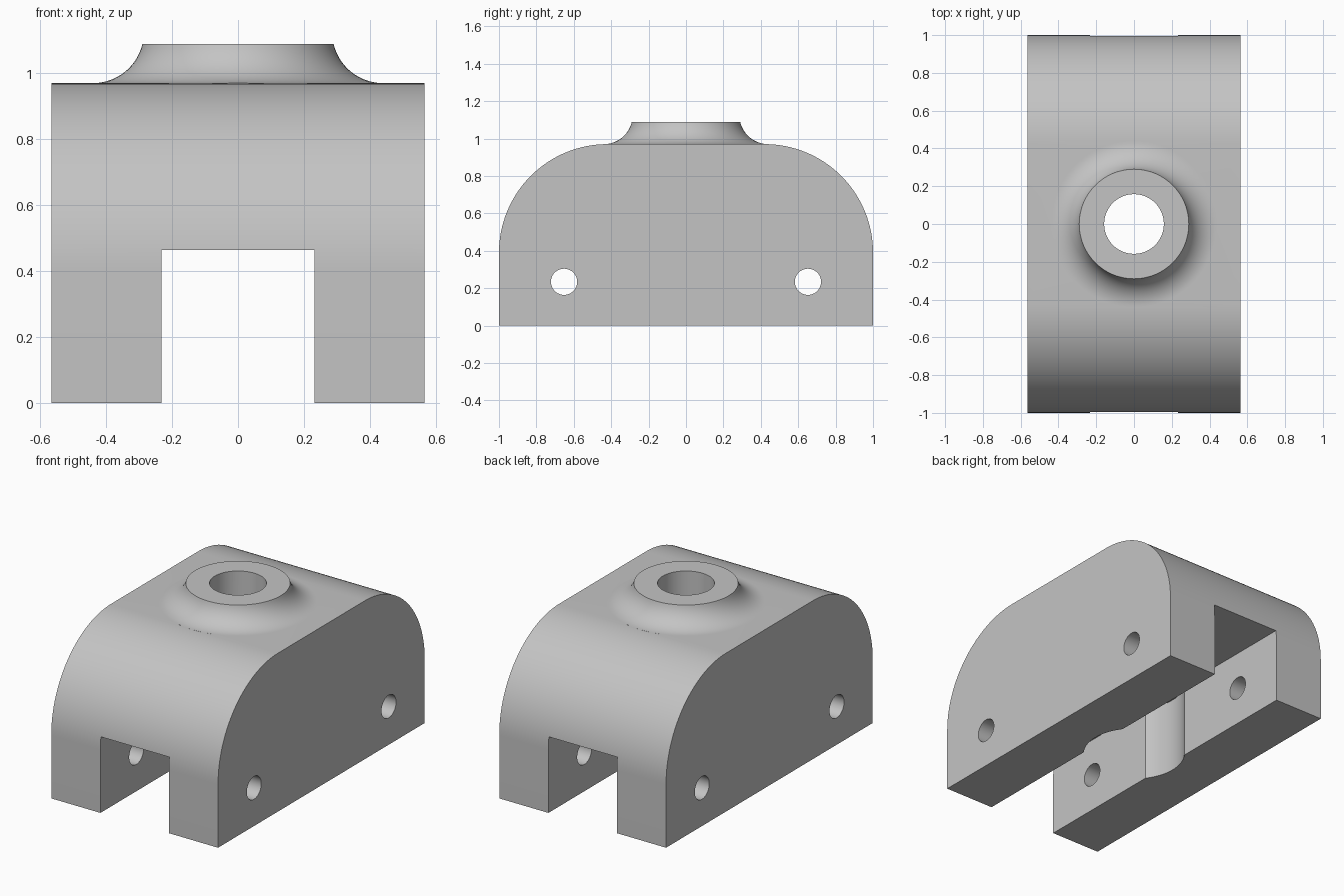
import bpy, bmesh
from math import sin, cos, pi, sqrt, asin, radians
from mathutils import Matrix

cube = bpy.data.objects.get("Cube")
if cube:
    bpy.data.objects.remove(cube, do_unlink=True)

HALF_W, TOP, ARC = 0.565, 0.97, 0.58
CHANNEL_W, CHANNEL_H = 0.232, 0.464
BOSS_R, BOSS_TOP, FLARE_R = 0.29, 1.088, 0.44
BORE_R, PIN_R, PIN_Y, PIN_Z = 0.158, 0.07, 0.652, 0.234

grey = bpy.data.materials.new("plain grey")
grey.use_nodes = True
colour = (0.55, 0.55, 0.55, 1)
grey.diffuse_color = colour
grey.node_tree.nodes["Principled BSDF"].inputs["Base Color"].default_value = colour


def finish(name, bm):
    bmesh.ops.recalc_face_normals(bm, faces=bm.faces)
    mesh = bpy.data.meshes.new(name)
    bm.to_mesh(mesh)
    bm.free()
    mesh.materials.append(grey)
    obj = bpy.data.objects.new(name, mesh)
    bpy.context.collection.objects.link(obj)
    return obj


def cylinder(name, radius, low, high, segments=64):
    bm = bmesh.new()
    bmesh.ops.create_cone(bm, cap_ends=True, segments=segments, radius1=radius, radius2=radius,
                          depth=high - low, matrix=Matrix.Translation((0, 0, (low + high) / 2)))
    return finish(name, bm)


def combine(target, tool, operation):
    mod = target.modifiers.new(tool.name, "BOOLEAN")
    mod.operation, mod.solver, mod.object = operation, "EXACT", tool
    bpy.context.view_layer.objects.active = target
    bpy.ops.object.modifier_apply(modifier=mod.name)
    bpy.data.objects.remove(tool, do_unlink=True)


# Body: side profile with rounded shoulders, extruded across the width
steps = 32
shoulder = [(1 - ARC + ARC * cos(a), TOP - ARC + ARC * sin(a))
            for a in (pi / 2 * i / steps for i in range(steps + 1))]
profile = [(1, 0)] + shoulder + [(-y, z) for y, z in reversed(shoulder)] + [(-1, 0)]
bm = bmesh.new()
face = bm.faces.new([bm.verts.new((-HALF_W, y, z)) for y, z in profile])
side = bmesh.ops.extrude_face_region(bm, geom=[face])["geom"]
bmesh.ops.translate(bm, vec=(2 * HALF_W, 0, 0),
                    verts=[v for v in side if isinstance(v, bmesh.types.BMVert)])
body = finish("bracket_body", bm)

# Boss: flared collar turned around the vertical axis
rise, run = BOSS_TOP - TOP, FLARE_R - BOSS_R
fillet = (rise ** 2 + run ** 2) / (2 * rise)
sweep = asin(run / fillet)
flare = [(FLARE_R - fillet * sin(sweep * i / 16), TOP + fillet * (1 - cos(sweep * i / 16)))
         for i in range(17)]
outline = [(0, TOP - 0.1), (FLARE_R, TOP - 0.1)] + flare + [(0, BOSS_TOP)]
bm = bmesh.new()
verts = [bm.verts.new((r, 0, z)) for r, z in outline]
edges = [bm.edges.new(pair) for pair in zip(verts, verts[1:])]
bmesh.ops.spin(bm, geom=verts + edges, cent=(0, 0, 0), axis=(0, 0, 1),
               angle=2 * pi, steps=96, use_merge=True)
bmesh.ops.remove_doubles(bm, verts=bm.verts, dist=1e-5)
combine(body, finish("boss", bm), "UNION")

# Channel along the underside
bm = bmesh.new()
bmesh.ops.create_cube(bm, size=2, matrix=Matrix.Diagonal((CHANNEL_W, 1.5, CHANNEL_H, 1)))
combine(body, finish("channel_cutter", bm), "DIFFERENCE")

# Round pocket in the channel walls, and the vertical bore
combine(body, cylinder("pocket_cutter", BOSS_R, -0.5, CHANNEL_H, 96), "DIFFERENCE")
combine(body, cylinder("bore_cutter", BORE_R, -0.5, 1.5), "DIFFERENCE")

# Cross pin holes through both legs
for sign in (-1, 1):
    pin = cylinder("pin_cutter", PIN_R, -1, 1, 48)
    pin.data.transform(Matrix.Translation((0, sign * PIN_Y, PIN_Z)) @ Matrix.Rotation(pi / 2, 4, "Y"))
    combine(body, pin, "DIFFERENCE")

bpy.ops.object.select_all(action="DESELECT")
body.select_set(True)
bpy.context.view_layer.objects.active = body
bpy.ops.object.shade_smooth_by_angle(angle=radians(30))
